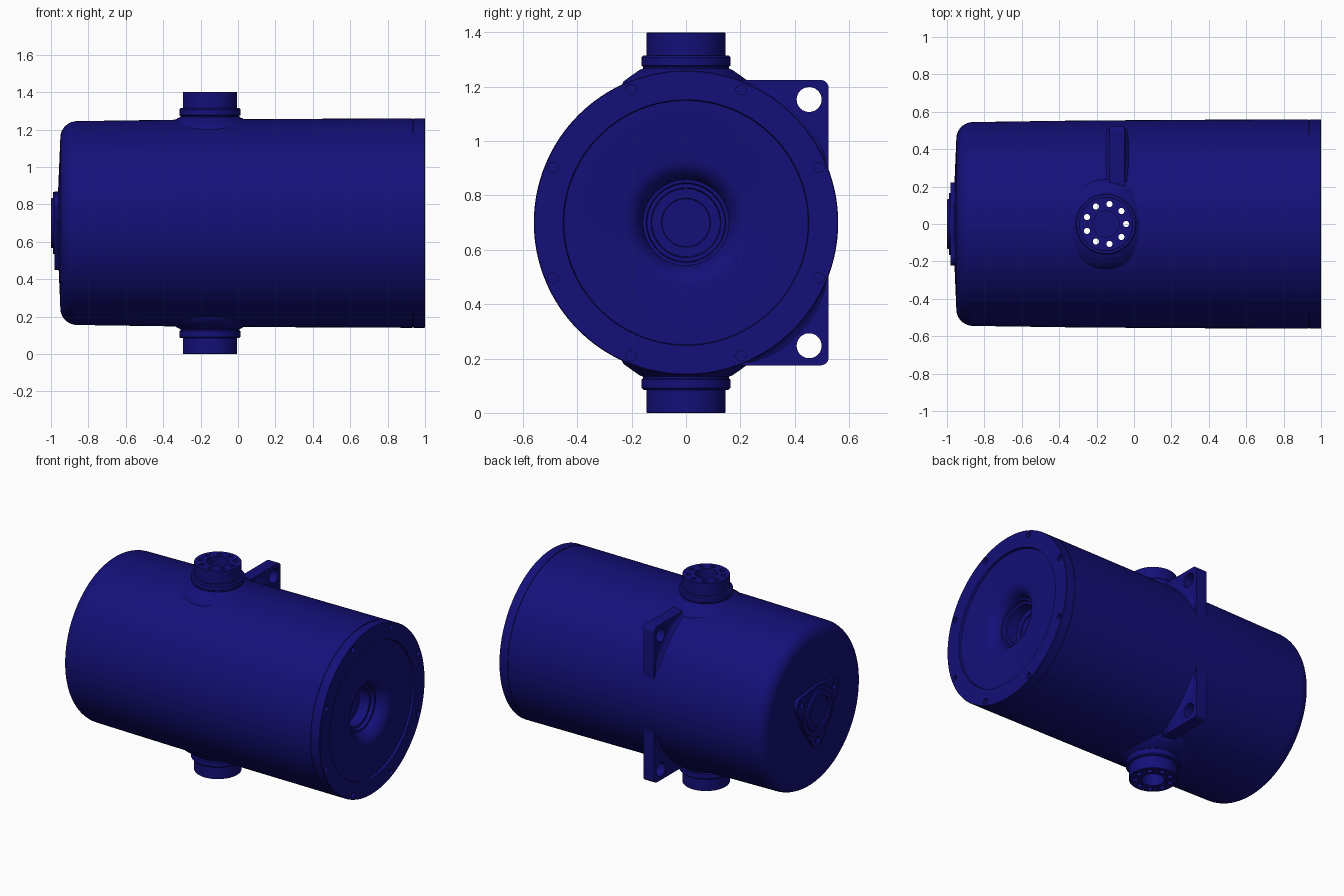
import bpy, bmesh
from math import sin, cos, pi, radians
from mathutils import Vector, Matrix

if "Cube" in bpy.data.objects:
    bpy.data.objects.remove(bpy.data.objects["Cube"])

CZ, PX = 0.7, -0.15          # body axis height, port x position
blue = bpy.data.materials.new("dark_blue")
blue.diffuse_color = (0.007, 0.005, 0.19, 1)
blue.use_nodes = True
blue.node_tree.nodes["Principled BSDF"].inputs["Base Color"].default_value = blue.diffuse_color


def finish(bm, name):
    bmesh.ops.remove_doubles(bm, verts=bm.verts, dist=1e-5)
    bmesh.ops.recalc_face_normals(bm, faces=bm.faces)
    me = bpy.data.meshes.new(name)
    bm.to_mesh(me)
    bm.free()
    ob = bpy.data.objects.new(name, me)
    bpy.context.collection.objects.link(ob)
    me.materials.append(blue)
    return ob


def activate(ob):
    bpy.ops.object.select_all(action='DESELECT')
    ob.select_set(True)
    bpy.context.view_layer.objects.active = ob


def smooth(ob):
    activate(ob)
    bpy.ops.object.shade_smooth_by_angle(angle=radians(28))


def lathe(name, pts, axis, origin, steps=96):
    """Revolve (along, radius) points about the X or Z axis."""
    bm = bmesh.new()
    o = Vector(origin)
    vs = [bm.verts.new(o + (Vector((a, r, 0)) if axis == 'X' else Vector((r, 0, a)))) for a, r in pts]
    es = [bm.edges.new(p) for p in zip(vs, vs[1:])]
    bmesh.ops.spin(bm, geom=vs + es, cent=o, axis=(1, 0, 0) if axis == 'X' else (0, 0, 1),
                   angle=2 * pi, steps=steps)
    return finish(bm, name)


def prism(name, outline, x0, x1):
    """Extrude a (y, z) outline along X."""
    bm = bmesh.new()
    f = bm.faces.new([bm.verts.new((x0, y, z)) for y, z in outline])
    g = bmesh.ops.extrude_face_region(bm, geom=[f])['geom']
    bmesh.ops.translate(bm, vec=(x1 - x0, 0, 0), verts=[v for v in g if isinstance(v, bmesh.types.BMVert)])
    return finish(bm, name)


def drill(ob, holes):
    """Cut cylinders (centre, radius, length, axis) out of an object."""
    bm = bmesh.new()
    for c, r, length, axis in holes:
        m = Matrix.Translation(c)
        if axis == 'X':
            m = m @ Matrix.Rotation(pi / 2, 4, 'Y')
        bmesh.ops.create_cone(bm, cap_ends=True, segments=48 if r > 0.1 else 24,
                              radius1=r, radius2=r, depth=length, matrix=m)
    cutter = finish(bm, "cutter")
    cutter.hide_render = True
    mod = ob.modifiers.new("holes", 'BOOLEAN')
    mod.operation, mod.solver, mod.object = 'DIFFERENCE', 'EXACT', cutter
    activate(ob)
    bpy.ops.object.modifier_apply(modifier=mod.name)
    bpy.data.objects.remove(cutter)


def arc(cy, cz, r, a0, a1, n=8):
    return [(cy + r * cos(radians(a0 + (a1 - a0) * i / n)),
             cz + r * sin(radians(a0 + (a1 - a0) * i / n))) for i in range(n + 1)]


# Tank body: domed left end, seam near the right, funnel in the right end
corner = arc(-0.86, 0.455, 0.09, 175, 92, 10)
body = lathe("tank_body", [(-0.962, 0), (-0.962, 0.17)] + corner +
             [(-0.3, 0.553), (0.3, 0.557), (0.932, 0.56), (0.932, 0.556), (0.938, 0.556), (0.938, 0.56),
              (0.997, 0.56), (1.0, 0.557), (1.0, 0.452), (0.985, 0.449), (0.985, 0.235),
              (0.981, 0.215), (0.971, 0.195), (0.955, 0.178), (0.935, 0.165), (0.915, 0.158),
              (0.915, 0.146), (0.89, 0.143), (0.89, 0.128), (0.82, 0.125), (0.82, 0.09),
              (0.81, 0.088), (0.81, 0)], 'X', (0, 0, CZ), 128)
bolt_holes = [((1.0, 0.53 * cos(a), CZ + 0.53 * sin(a)), 0.019, 0.04, 'X')
              for a in (radians(22.5 + 45 * k) for k in range(8))]
drill(body, bolt_holes + [((PX, 0, CZ), 0.135, 1.4, 'Z')])
smooth(body)

# Top and bottom ports with a flared collar, flange and nine bolt holes
port_holes = [((PX + 0.108 * cos(a), 0, 0), 0.108 * sin(a)) for a in (2 * pi * k / 9 for k in range(9))]
for side, label in ((1, "top"), (-1, "bottom")):
    prof = [(0.5, 0), (0.5, 0.24), (0.52, 0.23), (0.543, 0.198), (0.561, 0.172), (0.567, 0.158),
            (0.573, 0.158), (0.578, 0.164), (0.608, 0.164), (0.615, 0.157), (0.615, 0.145),
            (0.69, 0.145), (0.692, 0.143), (0.692, 0.07), (0.6, 0.07), (0.6, 0)]
    port = lathe(label + "_port", [(side * h * 0.7 / 0.692 if h > 0.68 else side * h, r) for h, r in prof],
                 'Z', (PX, 0, CZ))
    drill(port, [((c[0], y, CZ + side * 0.6), 0.0165, 0.4, 'Z') for c, y in port_holes])
    smooth(port)

# Mounting plate with two eyes, mostly buried in the body
plate = prism("mounting_plate", [(0.2, 0.175)] + arc(0.495, 0.205, 0.03, -90, 0) +
              arc(0.495, 1.195, 0.03, 0, 90) + [(0.2, 1.225)], -0.13, -0.05)
drill(plate, [((-0.09, 0.453, CZ + s * 0.453), 0.046, 0.3, 'X') for s in (1, -1)])
smooth(plate)

# Fillets where the plate meets the body
for side, label in ((1, "upper"), (-1, "lower")):
    bm = bmesh.new()
    section = [(-0.158, 0.545), (-0.145, 0.56), (-0.135, 0.572), (-0.128, 0.59),
               (-0.052, 0.59), (-0.045, 0.572), (-0.035, 0.56), (-0.022, 0.545)]
    rows = []
    for i in range(17):
        a = radians(24 + 42 * i / 16)
        k = min(1, 0.45 + 0.14 * min(i, 16 - i))   # taper at both ends
        rows.append([bm.verts.new((x, (0.545 + (r - 0.545) * k) * cos(a),
                                   CZ + side * (0.545 + (r - 0.545) * k) * sin(a))) for x, r in section])
    for p, q in zip(rows, rows[1:]):
        for j in range(len(section)):
            n = (j + 1) % len(section)
            bm.faces.new((p[j], p[n], q[n], q[j]))
    bm.faces.new(rows[0])
    bm.faces.new(rows[-1])
    smooth(finish(bm, label + "_plate_fillet"))

# Three-lobed flange on the left end
bm = bmesh.new()
lobes = [(0.2 * cos(radians(a)), CZ + 0.2 * sin(radians(a))) for a in (-90, 30, 150)]
for cy, cz, r in [(y, z, 0.05) for y, z in lobes] + [(0, CZ, 0.17)]:
    for x in (-0.982, -0.94):
        for y, z in arc(cy, cz, r, 0, 345, 23):
            bm.verts.new((x, y, z))
hull = bmesh.ops.convex_hull(bm, input=bm.verts)
bmesh.ops.delete(bm, geom=[v for v in bm.verts if not v.link_faces], context='VERTS')
flange = finish(bm, "end_flange")
drill(flange, [((-0.98, y, z), 0.022, 0.03, 'X') for y, z in lobes])
smooth(flange)

# Round hub on the flange
smooth(lathe("end_hub", [(-0.95, 0), (-0.95, 0.165), (-0.988, 0.165), (-0.988, 0.135), (-0.998, 0.133),
                         (-1.0, 0.13), (-1.0, 0.1), (-0.99, 0.097), (-0.99, 0)], 'X', (0, 0, CZ)))
